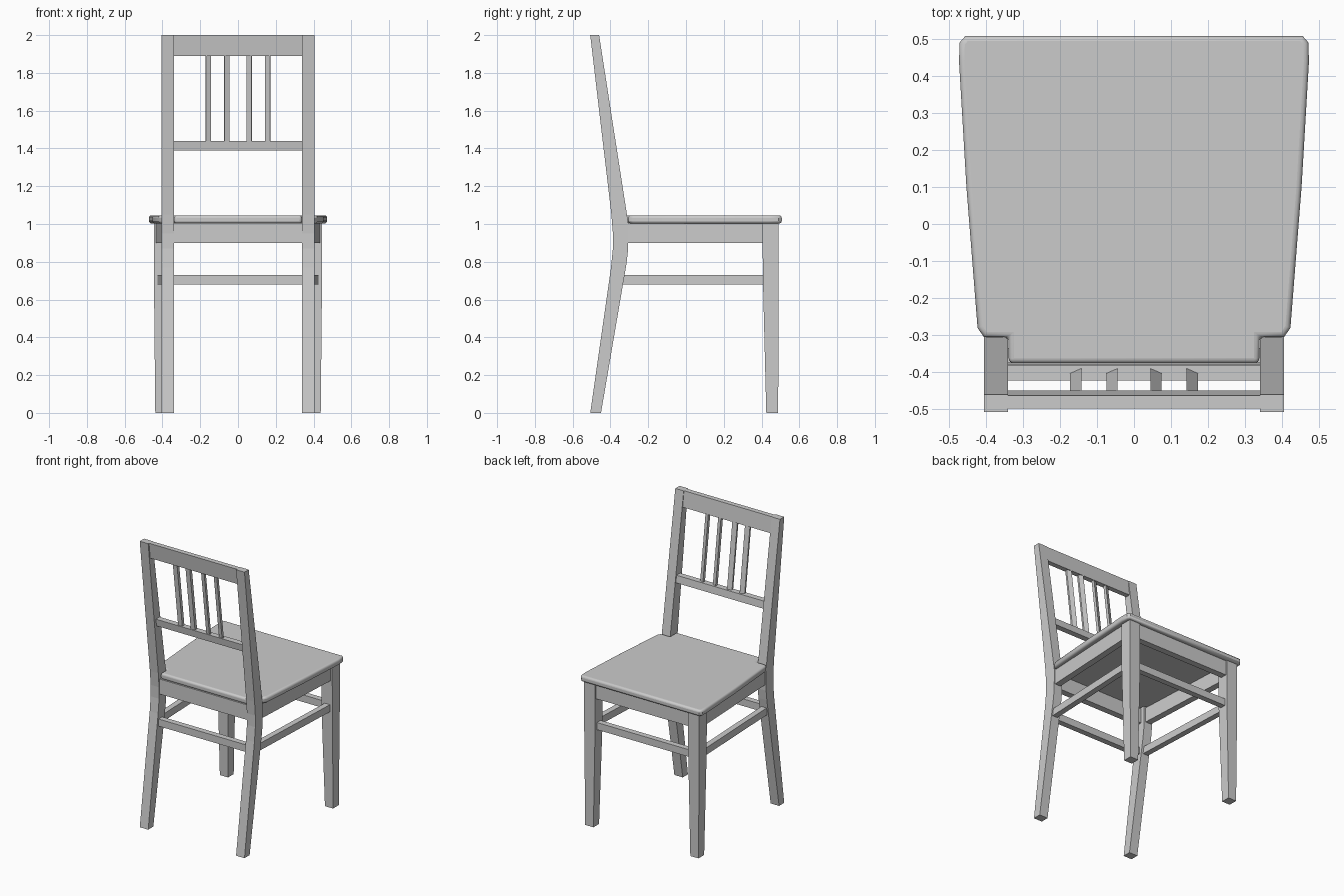
import bpy, bmesh

if "Cube" in bpy.data.objects:
    bpy.data.objects.remove(bpy.data.objects["Cube"])


def loft(name, sections, mirror=False):
    """Skin a solid through matching closed rings of points."""
    bm = bmesh.new()
    rings = [[bm.verts.new(p) for p in s] for s in sections]
    n = len(rings[0])
    bm.faces.new(rings[0])
    bm.faces.new(rings[-1])
    for a, b in zip(rings, rings[1:]):
        for i in range(n):
            j = (i + 1) % n
            bm.faces.new((a[i], a[j], b[j], b[i]))
    bmesh.ops.recalc_face_normals(bm, faces=bm.faces)
    me = bpy.data.meshes.new(name)
    bm.to_mesh(me)
    bm.free()
    ob = bpy.data.objects.new(name, me)
    bpy.context.collection.objects.link(ob)
    if mirror:
        ob.modifiers.new("mirror", 'MIRROR').use_mirror_merge = False
    return ob


def across(name, profile, x0, x1, mirror=False):
    """Extrude a (y, z) profile along x."""
    return loft(name, [[(x, y, z) for y, z in profile] for x in (x0, x1)], mirror)


def bar(name, half, y0, y1, z0, z1):
    return across(name, [(y0, z0), (y1, z0), (y1, z1), (y0, z1)], -half, half)


def rect(x0, x1, y0, y1, z):
    return [(x0, y0, z), (x1, y0, z), (x1, y1, z), (x0, y1, z)]


def side_bar(name, rear_x, front_x, width, rear_y, z0, z1):
    """Bar along the side, splaying outward to the front leg."""
    ends = [[(x - width, y, z0), (x, y, z0), (x, y, z1), (x - width, y, z1)]
            for x, y in ((rear_x, rear_y), (front_x, 0.42))]
    return loft(name, ends, True)


# Rear legs, bent at seat height and running up as back posts
across("rear_leg", [(-0.45, 0), (-0.315, 0.79), (-0.307, 0.86), (-0.305, 1.0),
                    (-0.46, 2.0), (-0.507, 2.0), (-0.395, 1.05), (-0.387, 0.95),
                    (-0.387, 0.87), (-0.397, 0.77), (-0.507, 0)], 0.34, 0.405, True)

# Tapered front legs
loft("front_leg", [rect(0.375, 0.438, 0.425, 0.488, 0),
                   rect(0.36, 0.445, 0.407, 0.49, 0.72),
                   rect(0.36, 0.445, 0.405, 0.49, 1.005)], True)

# Aprons below the seat
bar("rear_apron", 0.345, -0.38, -0.335, 0.9, 1.005)
bar("front_apron", 0.365, 0.435, 0.48, 0.9, 1.005)
side_bar("side_apron", 0.398, 0.434, 0.045, -0.312, 0.9, 1.005)

# Stretchers
bar("rear_stretcher", 0.345, -0.392, -0.352, 0.68, 0.73)
bar("front_stretcher", 0.365, 0.43, 0.47, 0.68, 0.73)
side_bar("side_stretcher", 0.395, 0.427, 0.04, -0.34, 0.68, 0.73)

# Back rails leaning with the posts
across("top_rail", [(-0.449, 1.89), (-0.463, 2.0), (-0.498, 2.0), (-0.484, 1.89)],
       -0.345, 0.345)
across("lower_rail", [(-0.374, 1.39), (-0.381, 1.44), (-0.422, 1.44), (-0.415, 1.39)],
       -0.345, 0.345)

# Slender turned slats between the rails
for x in (0.044, 0.142):
    section = [(x, -0.389), (x + 0.03, -0.402), (x + 0.028, -0.418), (x, -0.412)]
    loft("back_slat", [[(px, py, 1.435) for px, py in section],
                       [(px, py - 0.06, 1.895) for px, py in section]], True)

# Seat: tapered slab notched around the rear posts, edges rounded
outline = [(0.338, -0.376), (0.338, -0.305), (0.405, -0.305), (0.422, -0.28),
           (0.452, 0.1), (0.472, 0.44), (0.47, 0.49), (0.455, 0.507)]
outline += [(-x, y) for x, y in reversed(outline)]
seat = loft("seat", [[(x, y, z) for x, y in outline] for z in (1.003, 1.046)])
bev = seat.modifiers.new("round_edges", 'BEVEL')
bev.width = 0.014
bev.segments = 4
bev.limit_method = 'ANGLE'
bev.angle_limit = 1.2
bpy.context.view_layer.objects.active = seat
seat.select_set(True)
bpy.ops.object.shade_smooth_by_angle()
